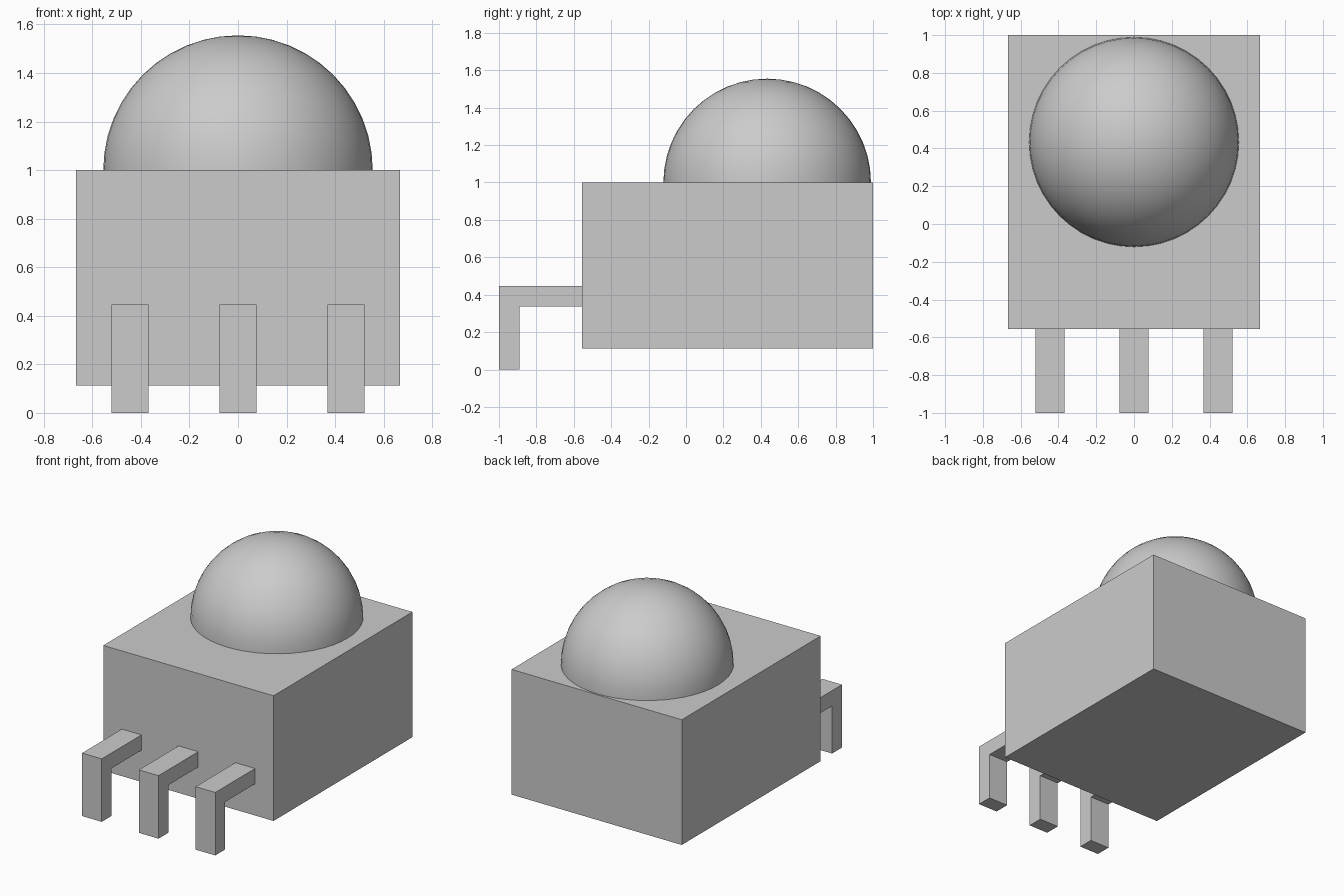
import bpy
import bmesh
import math

default_cube = bpy.data.objects.get("Cube")
if default_cube:
    bpy.data.objects.remove(default_cube, do_unlink=True)

# Single plain grey
GREY = (0.6, 0.6, 0.6, 1.0)
grey = bpy.data.materials.new("light_grey")
grey.use_nodes = True
grey.diffuse_color = GREY
shader = next(n for n in grey.node_tree.nodes if n.type == 'BSDF_PRINCIPLED')
shader.inputs["Base Color"].default_value = GREY


def add_object(name, bm):
    bmesh.ops.recalc_face_normals(bm, faces=bm.faces)
    mesh = bpy.data.meshes.new(name)
    bm.to_mesh(mesh)
    bm.free()
    mesh.materials.append(grey)
    obj = bpy.data.objects.new(name, mesh)
    bpy.context.collection.objects.link(obj)
    return obj


def extrude_profile(name, points, x0, x1):
    """Extrude a (y, z) outline along x."""
    bm = bmesh.new()
    face = bm.faces.new([bm.verts.new((x0, y, z)) for y, z in points])
    new = bmesh.ops.extrude_face_region(bm, geom=[face])["geom"]
    verts = [v for v in new if isinstance(v, bmesh.types.BMVert)]
    bmesh.ops.translate(bm, verts=verts, vec=(x1 - x0, 0, 0))
    return add_object(name, bm)


# Housing block
BACK, FRONT, BOTTOM, TOP = 1.0, -0.555, 0.113, 1.0
extrude_profile("housing", [(FRONT, BOTTOM), (BACK, BOTTOM), (BACK, TOP), (FRONT, TOP)],
                -0.667, 0.667)

# Three bent pins, their roots slightly sunk into the housing
PIN = [(-1.0, 0.0), (-0.89, 0.0), (-0.89, 0.337), (FRONT + 0.01, 0.337),
       (FRONT + 0.01, 0.446), (-1.0, 0.446)]
for side, x in (("right", -0.445), ("middle", 0.0), ("left", 0.445)):
    extrude_profile(side + "_pin", PIN, x - 0.077, x + 0.077)

# Dome lens: upper half of a sphere with a short collar sunk into the housing
bm = bmesh.new()
bmesh.ops.create_uvsphere(bm, u_segments=48, v_segments=24, radius=0.555)
bmesh.ops.delete(bm, geom=[v for v in bm.verts if v.co.z < -0.001], context='VERTS')
rim = [e for e in bm.edges if e.is_boundary]
new = bmesh.ops.extrude_edge_only(bm, edges=rim)["geom"]
bmesh.ops.translate(bm, verts=[v for v in new if isinstance(v, bmesh.types.BMVert)],
                    vec=(0, 0, -0.02))
bmesh.ops.holes_fill(bm, edges=[e for e in bm.edges if e.is_boundary], sides=0)
dome = add_object("dome_lens", bm)
dome.location = (0, 0.434, TOP)

bpy.ops.object.select_all(action='DESELECT')
dome.select_set(True)
bpy.context.view_layer.objects.active = dome
bpy.ops.object.shade_smooth_by_angle(angle=math.radians(30))
